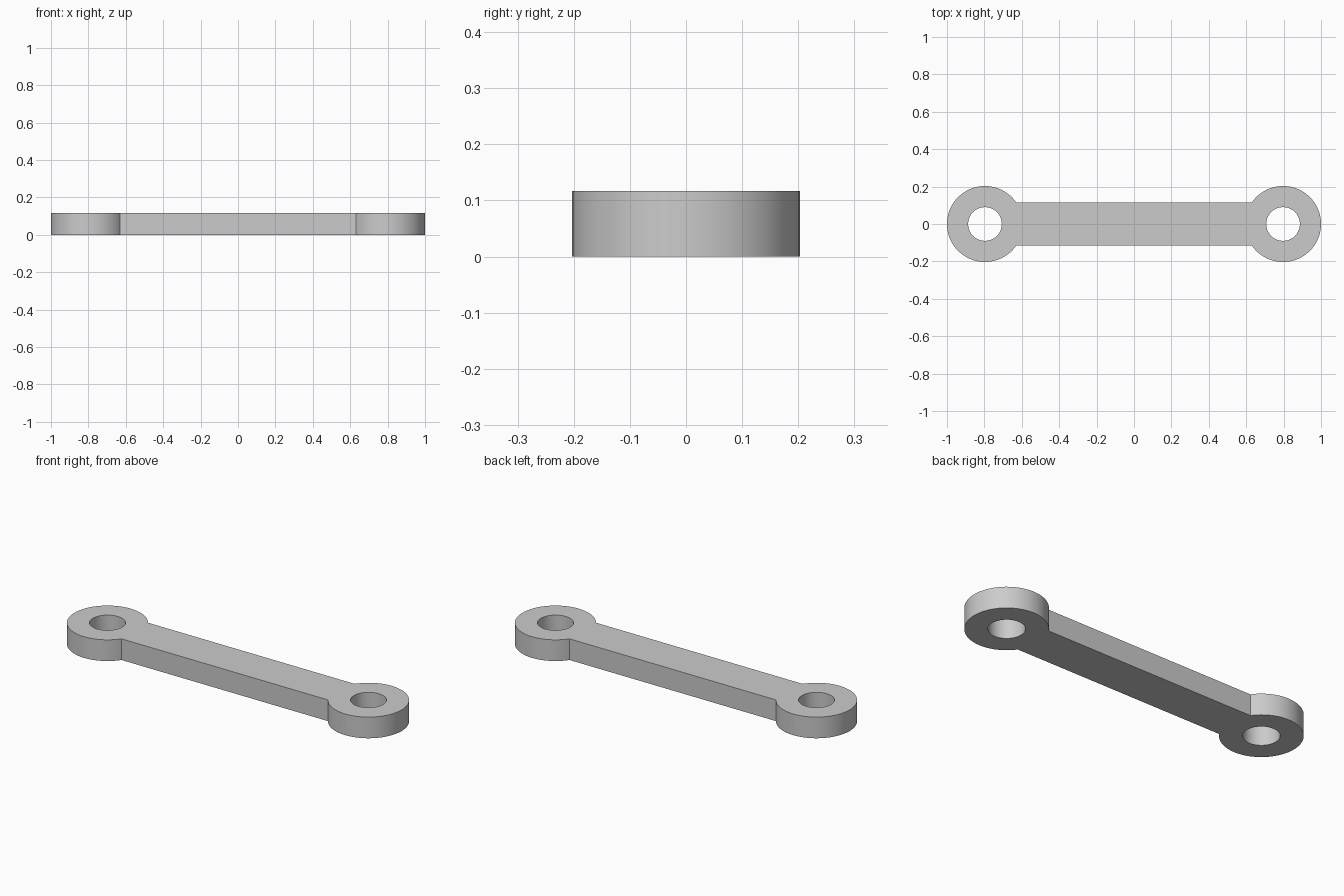
import bpy
import bmesh
from math import asin, cos, sin, pi

if "Cube" in bpy.data.objects:
    bpy.data.objects.remove(bpy.data.objects["Cube"])

RADIUS, HOLE = 0.203, 0.09      # eye outer and bore radius
CENTRE = 1 - RADIUS             # eye distance from the middle
HALF_WIDTH, HEIGHT = 0.116, 0.117
FREE, JOINED = 60, 14           # segments on the open rim and on the bar side

steel = bpy.data.materials.new("steel grey")
steel.use_nodes = True
grey = (0.6, 0.6, 0.6, 1)
steel.diffuse_color = grey
steel.node_tree.nodes["Principled BSDF"].inputs["Base Color"].default_value = grey

bm = bmesh.new()
half = asin(HALF_WIDTH / RADIUS)

# Angles measured from the direction of the bar; the first ones meet the bar
angles = [-half + 2 * half * i / JOINED for i in range(JOINED)]
angles += [half + 2 * (pi - half) * i / FREE for i in range(FREE)]


def eye(side):
    """Flat ring at one end; returns the rim points shared with the bar."""
    def circle(r):
        return [bm.verts.new((side * (CENTRE - r * cos(a)), side * r * sin(a), 0))
                for a in angles]
    rim, bore = circle(RADIUS), circle(HOLE)
    for i in range(len(angles)):
        j = (i + 1) % len(angles)
        bm.faces.new((rim[i], rim[j], bore[j], bore[i]))
    return rim[:JOINED + 1]


# Eyes at both ends, joined by the bar, then raised to full thickness
bm.faces.new(eye(1) + eye(-1))
raised = bmesh.ops.extrude_face_region(bm, geom=bm.faces[:])
bmesh.ops.translate(bm, vec=(0, 0, HEIGHT),
                    verts=[g for g in raised["geom"] if isinstance(g, bmesh.types.BMVert)])
bmesh.ops.recalc_face_normals(bm, faces=bm.faces[:])

mesh = bpy.data.meshes.new("link_bar")
bm.to_mesh(mesh)
bm.free()
mesh.materials.append(steel)
link = bpy.data.objects.new("link_bar", mesh)
bpy.context.collection.objects.link(link)

# Smooth round walls, sharp rims
bpy.ops.object.select_all(action="DESELECT")
link.select_set(True)
bpy.context.view_layer.objects.active = link
bpy.ops.object.shade_smooth_by_angle()
